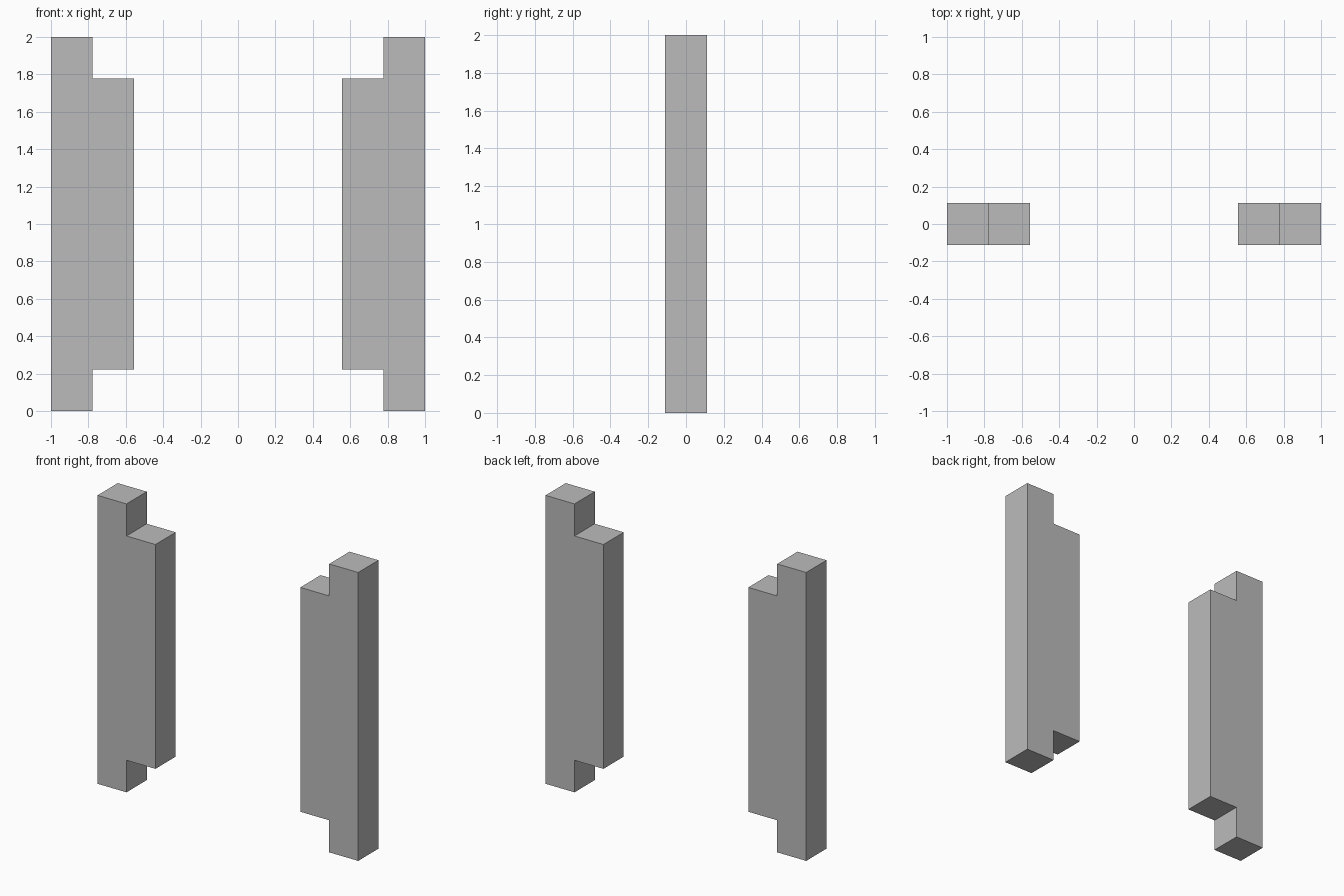
import bpy
import bmesh

if "Cube" in bpy.data.objects:
    bpy.data.objects.remove(bpy.data.objects["Cube"])

U = 2 / 9  # grid unit: the model is nine units tall

grey = bpy.data.materials.new("light_grey")
grey.diffuse_color = (0.5, 0.5, 0.5, 1)
grey.use_nodes = True
grey.node_tree.nodes["Principled BSDF"].inputs["Base Color"].default_value = grey.diffuse_color

# Stepped outline (x, z) in units: tall outer bar with a shorter inner bar
PROFILE = [(2.5, 1), (3.5, 1), (3.5, 0), (4.5, 0),
           (4.5, 9), (3.5, 9), (3.5, 8), (2.5, 8)]


def stepped_post(name, side):
    """Extrude the outline through y; side is -1 (left) or 1 (right)."""
    bm = bmesh.new()
    face = bm.faces.new([bm.verts.new((side * x * U, -U / 2, z * U))
                         for x, z in PROFILE])
    ext = bmesh.ops.extrude_face_region(bm, geom=[face], use_keep_orig=True)
    bmesh.ops.translate(bm, vec=(0, U, 0),
                        verts=[g for g in ext["geom"]
                               if isinstance(g, bmesh.types.BMVert)])
    bmesh.ops.recalc_face_normals(bm, faces=bm.faces)
    mesh = bpy.data.meshes.new(name)
    bm.to_mesh(mesh)
    bm.free()
    mesh.materials.append(grey)
    bpy.context.collection.objects.link(bpy.data.objects.new(name, mesh))


# Mirrored pair of posts
stepped_post("left_post", -1)
stepped_post("right_post", 1)
